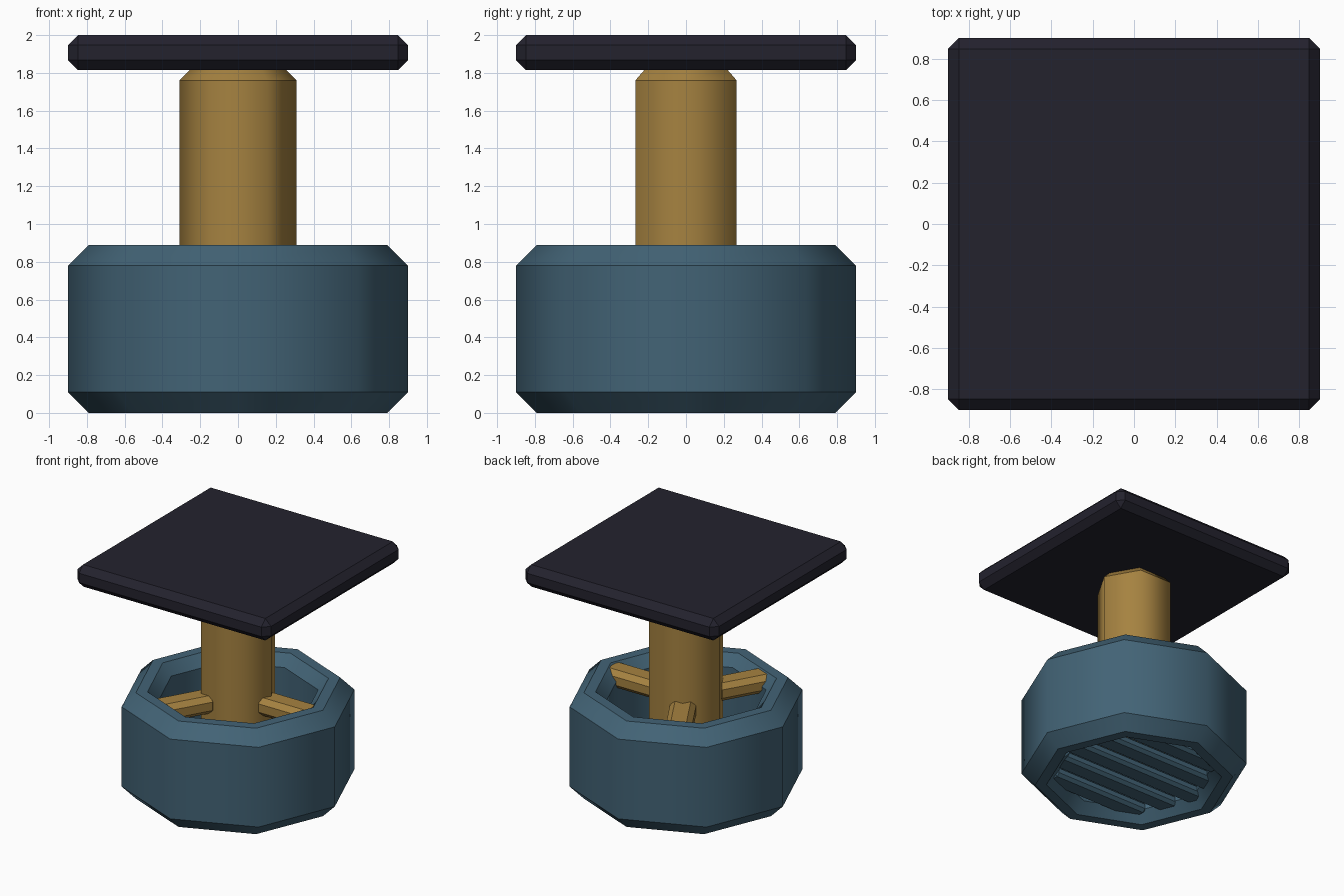
import bpy, bmesh, math
from mathutils import Matrix

if "Cube" in bpy.data.objects:
    bpy.data.objects.remove(bpy.data.objects["Cube"])


def material(name, rgb):
    m = bpy.data.materials.new(name)
    m.diffuse_color = (*rgb, 1)
    m.use_nodes = True
    m.node_tree.nodes["Principled BSDF"].inputs["Base Color"].default_value = m.diffuse_color
    return m


BLUE = material("slate blue", (0.055, 0.125, 0.18))
GOLD = material("dull gold", (0.38, 0.225, 0.052))
DARK = material("dark charcoal", (0.017, 0.016, 0.027))


def finish(name, bm, mat):
    bmesh.ops.recalc_face_normals(bm, faces=bm.faces)
    me = bpy.data.meshes.new(name)
    bm.to_mesh(me)
    bm.free()
    me.materials.append(mat)
    ob = bpy.data.objects.new(name, me)
    bpy.context.collection.objects.link(ob)
    return ob


def lathe(name, profile, sides, mat, closed):
    """Turn (radius, z) points; smooth around, sharp along the rings."""
    bm = bmesh.new()
    rings = [[bm.verts.new((r * math.cos(2 * math.pi * i / sides),
                            r * math.sin(2 * math.pi * i / sides), z))
              for i in range(sides)] for r, z in profile]
    n = len(rings)
    for k in range(n if closed else n - 1):
        a, b = rings[k], rings[(k + 1) % n]
        for i in range(sides):
            j = (i + 1) % sides
            bm.faces.new((a[i], a[j], b[j], b[i])).smooth = True
    if not closed:
        bm.faces.new(rings[0])
        bm.faces.new(rings[-1])
    for e in bm.edges:
        if abs(e.verts[0].co.z - e.verts[1].co.z) < 1e-5:
            e.smooth = False
    return finish(name, bm, mat)


def bevel_box(name, lo, hi, bevel, mat, turn=0.0):
    bm = bmesh.new()
    bmesh.ops.create_cube(bm, size=1)
    for v in bm.verts:
        v.co = [(l + h) / 2 + c * (h - l) for l, h, c in zip(lo, hi, v.co)]
    bmesh.ops.bevel(bm, geom=bm.edges[:], offset=bevel, segments=1,
                    affect='EDGES', profile=0.5)
    bm.transform(Matrix.Rotation(turn, 4, 'Z'))
    return finish(name, bm, mat)


# Octagonal hollow housing with chamfered rims inside and out
lathe("housing", [(0.79, 0), (0.9, 0.11), (0.9, 0.78), (0.79, 0.89),
                  (0.70, 0.89), (0.62, 0.80), (0.62, 0.09), (0.70, 0)],
      8, BLUE, True)

# Grille slats across the open bottom, running along x
for i in range(-2, 3):
    y = i * 0.24
    half = 0.68 - max(0, abs(y) - 0.1) * 0.55
    bevel_box(f"grille_slat_{i + 3}", (-half, y - 0.085, 0.06),
              (half, y + 0.085, 0.15), 0.025, BLUE)

# Hexagonal stem with chamfered ends
lathe("stem", [(0.25, 0.22), (0.31, 0.28), (0.31, 1.76), (0.25, 1.82)],
      6, GOLD, False)

# Three spokes joining the stem to the housing
for i in range(3):
    bevel_box(f"spoke_{i + 1}", (0.22, -0.10, 0.73), (0.72, 0.10, 0.88),
              0.04, GOLD, i * 2 * math.pi / 3)

# Square top plate
bevel_box("top_plate", (-0.9, -0.9, 1.815), (0.9, 0.9, 2.0), 0.053, DARK)
